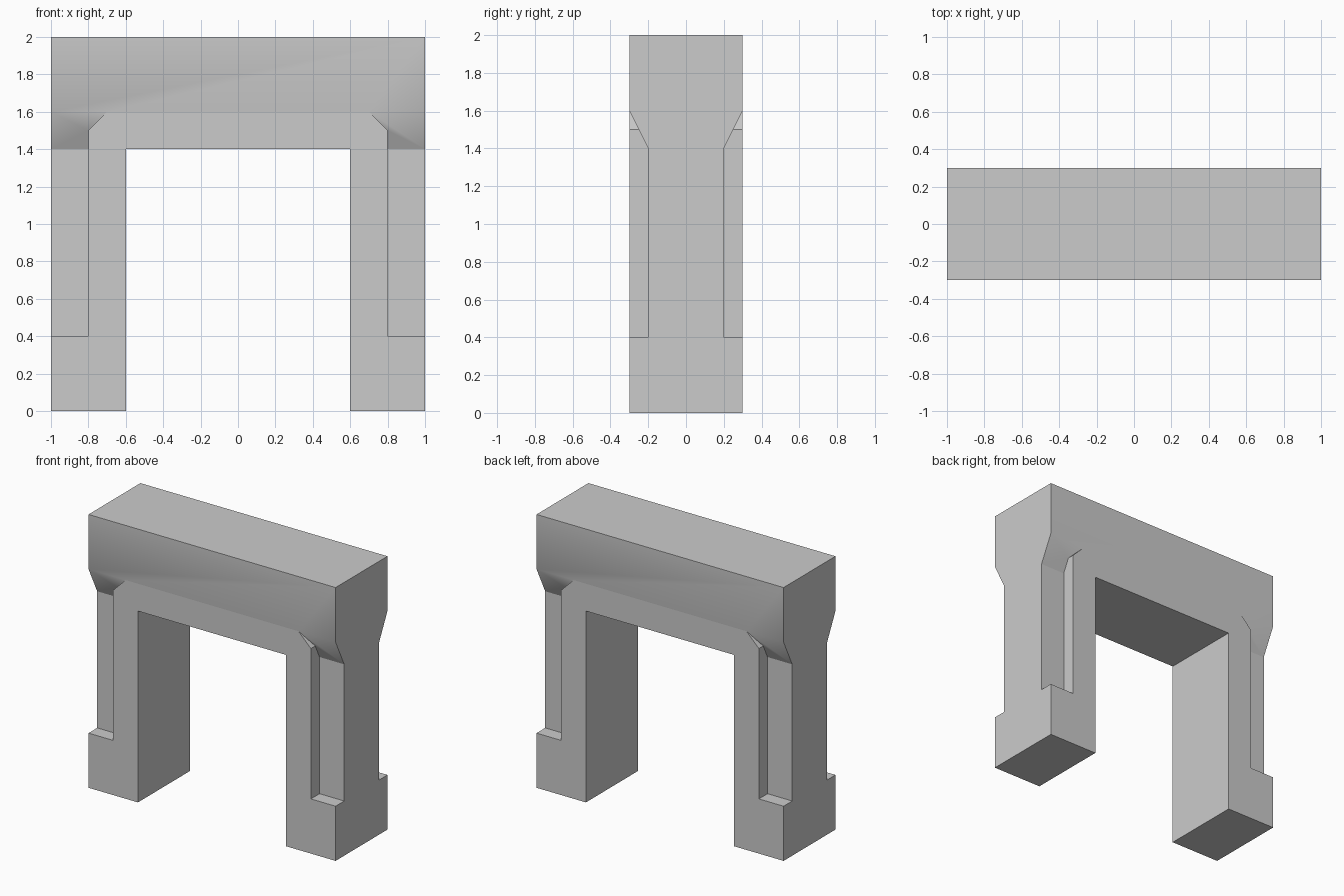
import bpy, bmesh

if "Cube" in bpy.data.objects:
    bpy.data.objects.remove(bpy.data.objects["Cube"])

bm = bmesh.new()


def face(points):
    f = bm.faces.new([bm.verts.new(p) for p in points])
    f.smooth = True


def full_width(half, y):
    """Front or back panel: half outline (x, z) mirrored across x = 0."""
    outline = half + [(-x, z) for x, z in reversed(half)]
    face([(x, y, z) for x, z in outline])


for sy in (-1, 1):
    # lintel band and arch panel below it
    full_width([(0.7, 1.6), (1, 1.6), (1, 2)], sy * 0.3)
    full_width([(0.6, 1.4), (0.6, 0), (1, 0), (1, 0.4), (0.8, 0.4),
                (0.8, 1.5), (0.7, 1.6)], sy * 0.3)

    # corner recess: inner wall, chamfer, ledge, back and sloped head
    recess = [
        [(.8, .3, .4), (.8, .2, .4), (.8, .2, 1.4), (.8, .25, 1.5), (.8, .3, 1.5)],
        [(.8, .3, 1.5), (.8, .25, 1.5), (.7, .3, 1.6)],
        [(.8, .3, .4), (1, .3, .4), (1, .2, .4), (.8, .2, .4)],
        [(.8, .2, .4), (1, .2, .4), (1, .2, 1.4), (.8, .2, 1.4)],
        [(.8, .2, 1.4), (1, .2, 1.4), (1, .3, 1.6), (.7, .3, 1.6), (.8, .25, 1.5)],
    ]
    for sx in (-1, 1):
        for pts in recess:
            face([(sx * x, sy * y, z) for x, y, z in pts])

# outer sides, inner sides and feet
side = [(0.3, 0), (0.3, 0.4), (0.2, 0.4), (0.2, 1.4), (0.3, 1.6), (0.3, 2)]
side += [(-y, z) for y, z in reversed(side)]
for sx in (-1, 1):
    face([(sx, y, z) for y, z in side])
    face([(sx * 0.6, y, z) for y, z in ((-.3, 0), (.3, 0), (.3, 1.4), (-.3, 1.4))])
    face([(sx * x, y, 0) for x, y in ((.6, -.3), (1, -.3), (1, .3), (.6, .3))])

# top and underside of the lintel
for w, z in ((1, 2), (0.6, 1.4)):
    face([(-w, -.3, z), (w, -.3, z), (w, .3, z), (-w, .3, z)])

bmesh.ops.remove_doubles(bm, verts=bm.verts[:], dist=1e-4)
bmesh.ops.recalc_face_normals(bm, faces=bm.faces[:])

# only the bend from lintel band to sloped head is smooth
for e in bm.edges:
    a, b = (v.co for v in e.verts)
    e.smooth = (abs(a.z - 1.6) < 1e-4 and abs(b.z - 1.6) < 1e-4
                and a.x * b.x > 0 and abs(a.y - b.y) < 1e-4)

mesh = bpy.data.meshes.new("arch")
bm.to_mesh(mesh)
bm.free()
arch = bpy.data.objects.new("arch", mesh)
bpy.context.collection.objects.link(arch)
